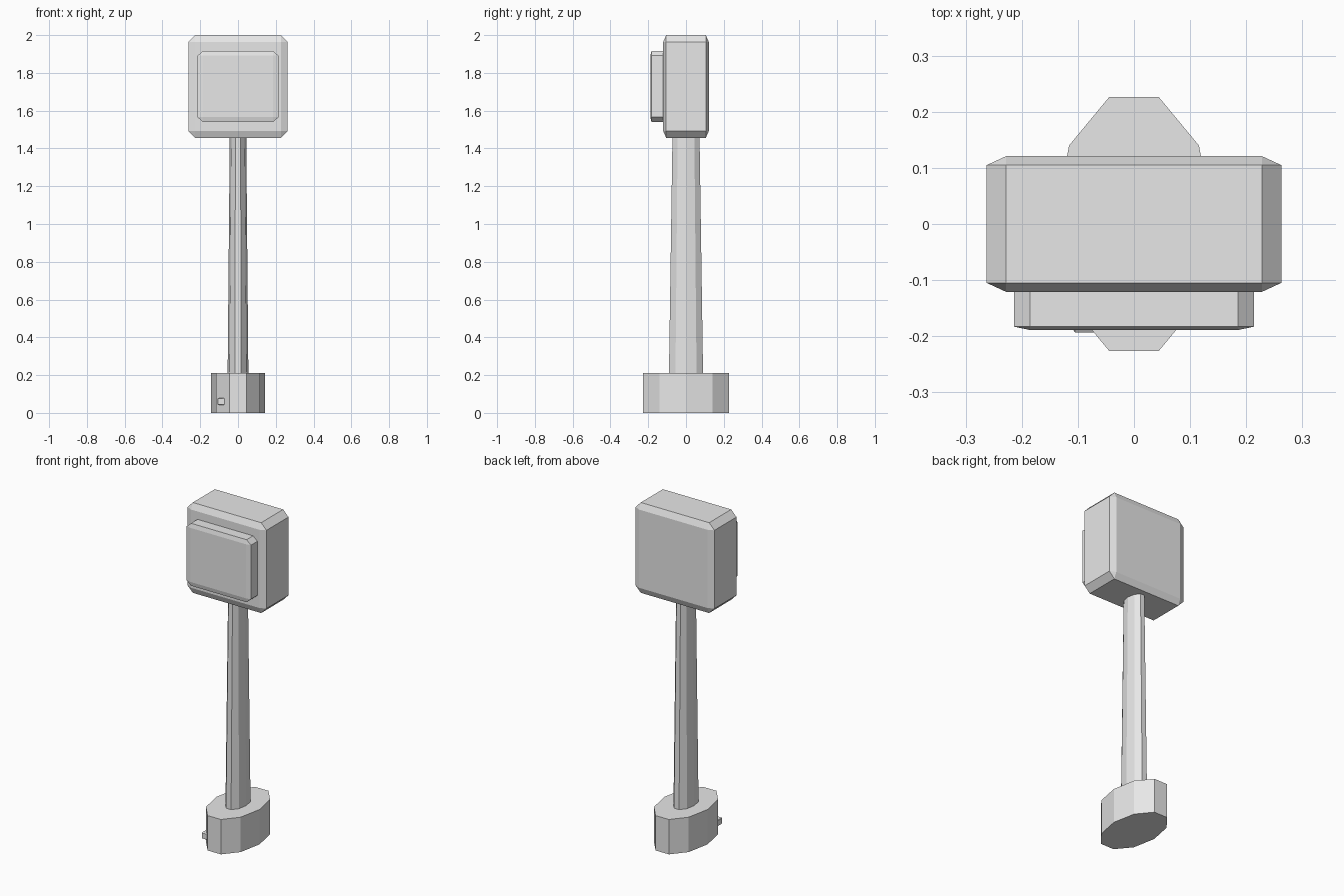
import bpy
import bmesh
from math import radians
from mathutils import Matrix, Vector

cube = bpy.data.objects.get("Cube")
if cube:
    bpy.data.objects.remove(cube, do_unlink=True)

grey = bpy.data.materials.new("light_grey")
grey.use_nodes = True
grey.diffuse_color = (0.8, 0.8, 0.8, 1)
grey.node_tree.nodes["Principled BSDF"].inputs["Base Color"].default_value = (0.8, 0.8, 0.8, 1)


def finish(name, bm):
    bmesh.ops.recalc_face_normals(bm, faces=bm.faces)
    mesh = bpy.data.meshes.new(name)
    bm.to_mesh(mesh)
    bm.free()
    mesh.materials.append(grey)
    obj = bpy.data.objects.new(name, mesh)
    bpy.context.collection.objects.link(obj)
    return obj


def chamfered_box(name, low, high):
    """Cube chamfered first, then stretched, so the chamfer follows each axis."""
    low, high = Vector(low), Vector(high)
    bm = bmesh.new()
    bmesh.ops.create_cube(bm, size=1)
    bmesh.ops.bevel(bm, geom=bm.edges[:], offset=0.067, offset_type='OFFSET',
                    segments=1, affect='EDGES')
    bmesh.ops.scale(bm, vec=high - low, verts=bm.verts)
    bmesh.ops.translate(bm, vec=(low + high) / 2, verts=bm.verts)
    return finish(name, bm)


def oval_column(name, bottom, top, rx, ry, taper=1.0):
    """Ten-sided oval column with corners on the x axis."""
    bm = bmesh.new()
    bmesh.ops.create_cone(bm, cap_ends=True, segments=10, radius1=1,
                          radius2=taper, depth=top - bottom)
    # put a corner exactly on +x
    v = max(bm.verts, key=lambda p: (round(p.co.x, 4), -p.co.z))
    angle = Vector((1, 0)).angle_signed(v.co.xy.normalized())
    bmesh.ops.rotate(bm, matrix=Matrix.Rotation(angle, 3, 'Z'), verts=bm.verts)
    if not any(abs(p.co.y) < 0.001 for p in bm.verts):
        bmesh.ops.rotate(bm, matrix=Matrix.Rotation(radians(18), 3, 'Z'), verts=bm.verts)
    bmesh.ops.scale(bm, vec=(rx, ry, 1), verts=bm.verts)
    bmesh.ops.translate(bm, vec=(0, 0, (bottom + top) / 2), verts=bm.verts)
    return finish(name, bm)


# Foot and tapering post
oval_column("base", 0, 0.21, 0.143, 0.238)
oval_column("post", 0.2, 1.48, 0.055, 0.095, taper=0.79)

# Small button on the foot
chamfered_box("base_button", (-0.108, -0.193, 0.042), (-0.07, -0.135, 0.079))

# Head with raised front panel
chamfered_box("head", (-0.263, -0.121, 1.456), (0.263, 0.121, 2.0))
chamfered_box("front_panel", (-0.214, -0.189, 1.54), (0.214, -0.098, 1.916))
